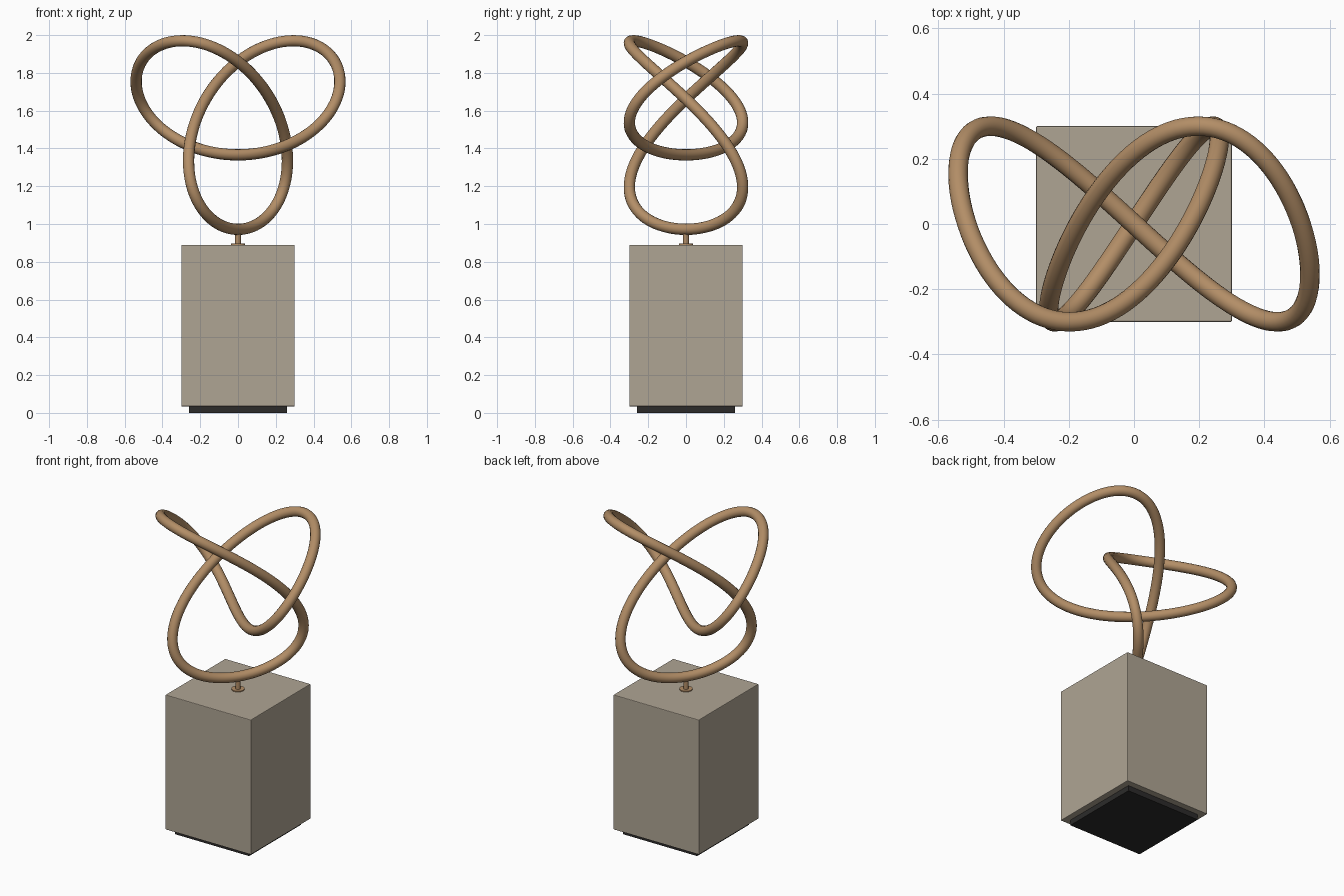
import bpy
import math

if "Cube" in bpy.data.objects:
    bpy.data.objects.remove(bpy.data.objects["Cube"])


def material(name, rgb):
    m = bpy.data.materials.new(name)
    m.diffuse_color = (*rgb, 1.0)
    m.use_nodes = True
    m.node_tree.nodes["Principled BSDF"].inputs["Base Color"].default_value = m.diffuse_color
    return m


bronze = material("bronze", (0.45, 0.27, 0.135))
stone = material("warm_stone", (0.43, 0.375, 0.295))
black = material("black_base", (0.025, 0.024, 0.023))


def finish(name, mat):
    ob = bpy.context.object
    ob.name = ob.data.name = name
    ob.data.materials.append(mat)
    return ob


def box(name, width, z0, z1, mat, bevel=0.0):
    bpy.ops.mesh.primitive_cube_add(size=1, location=(0, 0, (z0 + z1) / 2))
    ob = finish(name, mat)
    ob.scale = (width, width, z1 - z0)
    bpy.ops.object.transform_apply(location=False, rotation=False, scale=True)
    if bevel:
        mod = ob.modifiers.new("soft_edges", 'BEVEL')
        mod.width = bevel
        mod.segments = 2
    return ob


def cylinder(name, radius, z0, z1, mat):
    bpy.ops.mesh.primitive_cylinder_add(vertices=32, radius=radius, depth=z1 - z0,
                                        location=(0, 0, (z0 + z1) / 2))
    finish(name, mat)
    bpy.ops.object.shade_smooth_by_angle(angle=math.radians(35))


# Plinth on a recessed dark base
box("shadow_base", 0.52, 0.0, 0.036, black)
box("plinth", 0.60, 0.034, 0.89, stone, bevel=0.004)

# Mounting pin and its flange
cylinder("pin_flange", 0.038, 0.889, 0.896, bronze)
cylinder("mounting_pin", 0.015, 0.889, 0.965, bronze)

# Trefoil knot: a closed path swept with a round section
STEPS, SCALE, MID_Z, DEPTH, TUBE = 240, 0.1972, 1.5633, 0.30, 0.03
curve = bpy.data.curves.new("trefoil_knot", 'CURVE')
curve.dimensions = '3D'
curve.bevel_depth = TUBE
curve.bevel_resolution = 6
spline = curve.splines.new('POLY')
spline.points.add(STEPS - 1)
spline.use_cyclic_u = True
for i, p in enumerate(spline.points):
    t = math.tau * i / STEPS
    p.co = (SCALE * (math.sin(t) + 2 * math.sin(2 * t)),
            -DEPTH * math.sin(3 * t),
            MID_Z + SCALE * (math.cos(t) - 2 * math.cos(2 * t)), 1)
knot = bpy.data.objects.new("trefoil_knot", curve)
bpy.context.collection.objects.link(knot)
curve.materials.append(bronze)
bpy.ops.object.select_all(action='DESELECT')
knot.select_set(True)
bpy.context.view_layer.objects.active = knot
bpy.ops.object.convert(target='MESH')
bpy.ops.object.shade_smooth()
